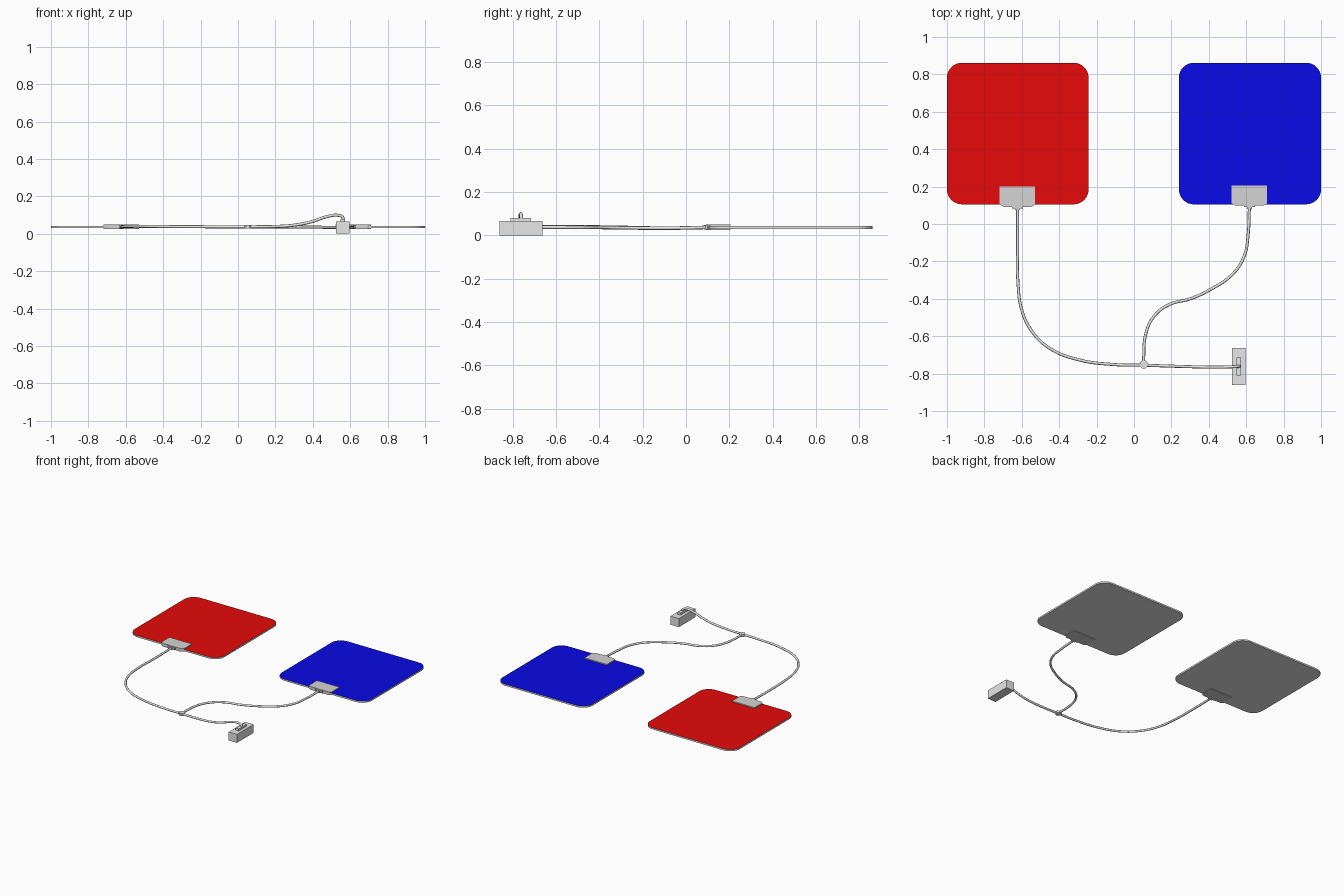
import bpy, bmesh, math
from mathutils import Vector

if "Cube" in bpy.data.objects:
    bpy.data.objects.remove(bpy.data.objects["Cube"])


def material(name, rgb):
    m = bpy.data.materials.new(name)
    m.diffuse_color = (*rgb, 1)
    m.use_nodes = True
    m.node_tree.nodes["Principled BSDF"].inputs["Base Color"].default_value = m.diffuse_color
    return m


RED = material("red", (0.8, 0.003, 0.003))
BLUE = material("blue", (0.003, 0.003, 0.8))
GREY = material("light grey", (0.8, 0.8, 0.8))
MID = material("mid grey", (0.66, 0.66, 0.66))


def prism(name, outline, z0, z1, mat, top_mat=None):
    """Extrude an outline upward, with an optional colour on the top face."""
    bm = bmesh.new()
    low = bm.faces.new([bm.verts.new((x, y, z0)) for x, y in outline])
    ext = bmesh.ops.extrude_face_region(bm, geom=[low])
    verts = [g for g in ext["geom"] if isinstance(g, bmesh.types.BMVert)]
    bmesh.ops.translate(bm, verts=verts, vec=(0, 0, z1 - z0))
    bmesh.ops.recalc_face_normals(bm, faces=bm.faces)
    for f in bm.faces:
        f.material_index = 1 if top_mat and f.normal.z > 0.5 else 0
    me = bpy.data.meshes.new(name)
    bm.to_mesh(me)
    bm.free()
    me.materials.append(mat)
    if top_mat:
        me.materials.append(top_mat)
    ob = bpy.data.objects.new(name, me)
    bpy.context.collection.objects.link(ob)
    return ob


def rect(x0, x1, y0, y1):
    return [(x0, y0), (x1, y0), (x1, y1), (x0, y1)]


def rounded(x0, x1, y0, y1, r, steps=8):
    pts = []
    corners = [(x1 - r, y1 - r), (x0 + r, y1 - r), (x0 + r, y0 + r), (x1 - r, y0 + r)]
    for q, (cx, cy) in enumerate(corners):
        for i in range(steps + 1):
            a = math.pi / 2 * (q + i / steps)
            pts.append((cx + r * math.cos(a), cy + r * math.sin(a)))
    return pts


def cable(name, points, radius=0.008):
    cu = bpy.data.curves.new(name, "CURVE")
    cu.dimensions = "3D"
    cu.bevel_depth = radius
    cu.bevel_resolution = 2
    cu.resolution_u = 6
    cu.use_fill_caps = True
    sp = cu.splines.new("BEZIER")
    sp.bezier_points.add(len(points) - 1)
    for bp, p in zip(sp.bezier_points, points):
        bp.co = Vector(p)
        bp.handle_left_type = bp.handle_right_type = "AUTO"
    cu.materials.append(GREY)
    ob = bpy.data.objects.new(name, cu)
    bpy.context.collection.objects.link(ob)
    bpy.ops.object.select_all(action="DESELECT")
    ob.select_set(True)
    bpy.context.view_layer.objects.active = ob
    bpy.ops.object.convert(target="MESH")
    bpy.ops.object.shade_smooth_by_angle(angle=math.radians(50))


# Pads with their cable connectors
for side, x0, x1, cx, dy, colour in (("left", -1, -0.243, -0.623, 0, RED),
                                     ("right", 0.24, 1, 0.617, 0.006, BLUE)):
    prism(side + "_pad", rounded(x0, x1, 0.105, 0.862, 0.08), 0.03, 0.042, GREY, colour)
    shell = [(cx - 0.095, 0.2 + dy), (cx - 0.095, 0.105 + dy), (cx - 0.075, 0.092 + dy),
             (cx + 0.075, 0.092 + dy), (cx + 0.095, 0.105 + dy), (cx + 0.095, 0.2 + dy)]
    prism(side + "_connector", shell, 0.025, 0.049, MID)
    prism(side + "_collar", rect(cx - 0.03, cx + 0.03, 0.084 + dy, 0.095 + dy), 0.027, 0.047, MID)
    prism(side + "_strain_relief", rect(cx - 0.013, cx + 0.013, 0.074 + dy, 0.086 + dy),
          0.028, 0.046, MID)

# Plug body with raised cable entry
prism("plug_body", rect(0.525, 0.595, -0.862, -0.663), 0, 0.065, GREY)
prism("plug_entry", rect(0.548, 0.573, -0.81, -0.715), 0.06, 0.08, GREY)

# Junction where the cables meet
junction = [(0.052 + 0.023 * math.cos(math.pi / 4 * (i + 0.5)),
             -0.75 + 0.023 * math.sin(math.pi / 4 * (i + 0.5))) for i in range(8)]
prism("cable_junction", junction, 0.028, 0.046, GREY)

# Cables
cable("left_cable", [(-0.622, 0.09, 0.036), (-0.622, -0.1, 0.033), (-0.62, -0.32, 0.037),
                     (-0.6, -0.46, 0.039), (-0.545, -0.575, 0.04), (-0.45, -0.665, 0.039),
                     (-0.3, -0.725, 0.038), (-0.1, -0.752, 0.037), (0.05, -0.755, 0.037)])
cable("right_cable", [(0.617, 0.09, 0.036), (0.61, -0.06, 0.033), (0.59, -0.17, 0.033),
                      (0.53, -0.265, 0.034), (0.4, -0.355, 0.035), (0.3, -0.4, 0.036),
                      (0.19, -0.43, 0.036), (0.11, -0.49, 0.036), (0.065, -0.58, 0.037),
                      (0.05, -0.745, 0.037)])
cable("plug_cable", [(0.05, -0.755, 0.037), (0.2, -0.76, 0.039), (0.3, -0.763, 0.046),
                     (0.4, -0.765, 0.066), (0.47, -0.765, 0.09), (0.53, -0.763, 0.099),
                     (0.558, -0.761, 0.09), (0.565, -0.76, 0.07)])
